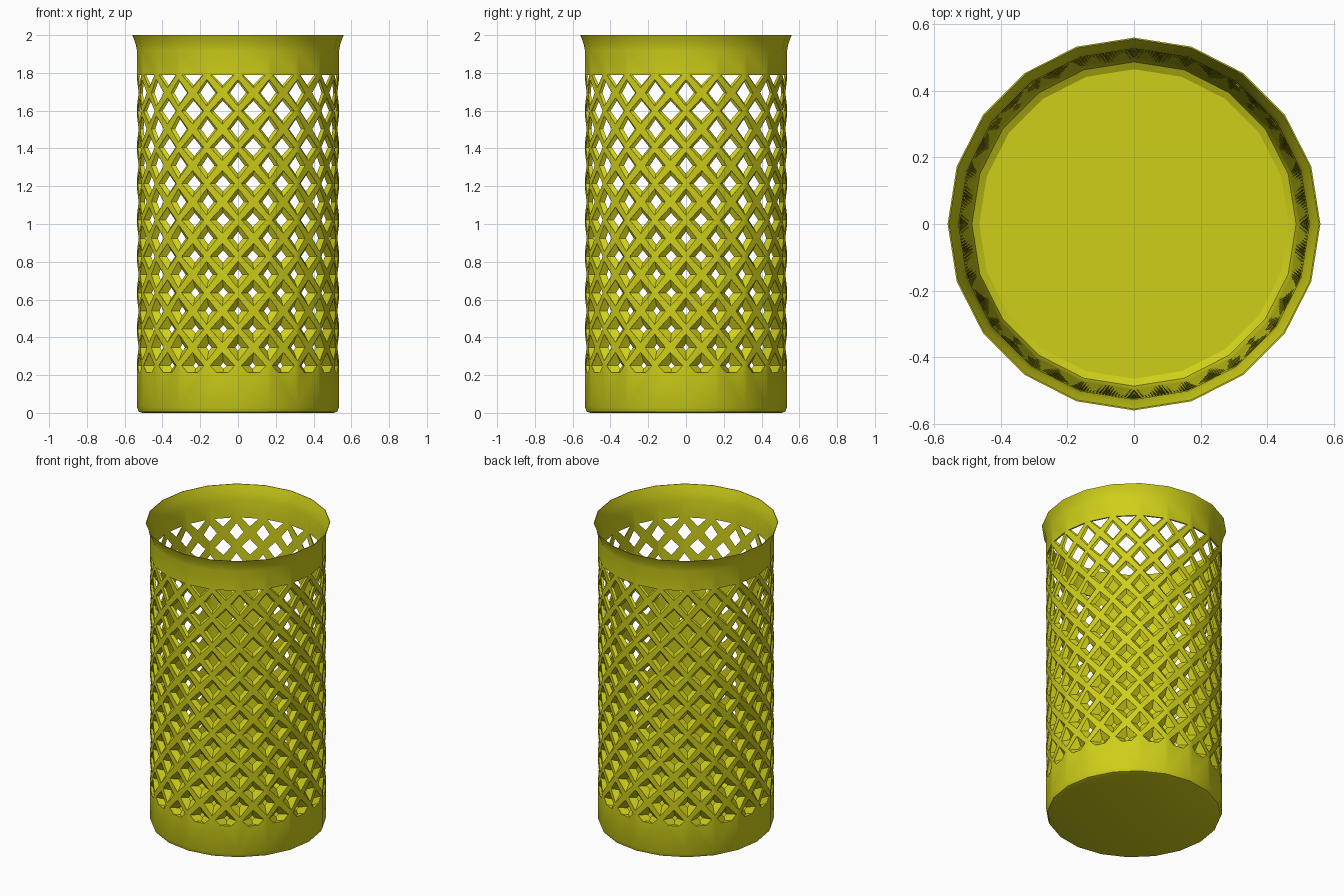
import bpy, bmesh, math
from mathutils import Vector

if "Cube" in bpy.data.objects:
    bpy.data.objects.remove(bpy.data.objects["Cube"])

SIDES = 20
STEP = 2 * math.pi / SIDES
Z_LOW, Z_HIGH = 0.215, 1.79

mat = bpy.data.materials.new("yellow_plastic")
mat.diffuse_color = (0.62, 0.62, 0.01, 1)
mat.use_nodes = True
mat.node_tree.nodes["Principled BSDF"].inputs["Base Color"].default_value = mat.diffuse_color


def make_object(name, bm):
    bmesh.ops.recalc_face_normals(bm, faces=bm.faces)
    mesh = bpy.data.meshes.new(name)
    bm.to_mesh(mesh)
    bm.free()
    obj = bpy.data.objects.new(name, mesh)
    bpy.context.collection.objects.link(obj)
    mesh.materials.append(mat)
    return obj


# Basket wall: 20-sided turned profile, inner wall drafted, flared lip, closed floor
profile = [(0.505, 0), (0.525, 0.006), (0.535, 0.03), (0.535, 1.92), (0.541, 1.95),
           (0.551, 1.98), (0.56, 2.0), (0.556, 2.0), (0.537, 1.95), (0.527, 1.9),
           (0.495, 0.09), (0.487, 0.062), (0.465, 0.05)]
bm = bmesh.new()
rings = [[bm.verts.new((r * math.cos(i * STEP), r * math.sin(i * STEP), z))
          for i in range(SIDES)] for r, z in profile]
for a, b in zip(rings, rings[1:]):
    for i in range(SIDES):
        j = (i + 1) % SIDES
        bm.faces.new((a[i], a[j], b[j], b[i]))
bm.faces.new(rings[0])
bm.faces.new(rings[-1])
basket = make_object("lattice_basket", bm)

# Hole cutters: diamond pyramids pointing inwards, staggered row by row
HALF_W, HALF_H = 0.066, 0.070
ROW = 0.0963
bm = bmesh.new()
for row in range(17):
    z = 1.791 - row * ROW
    for i in range(SIDES):
        stagger = 0.5 if row % 2 == 0 else 0.0
        ang = (i + stagger) * STEP
        k = math.cos(STEP / 2) if stagger else 1.0
        out = Vector((math.cos(ang), math.sin(ang), 0))
        side = Vector((-out.y, out.x, 0))
        up = Vector((0, 0, 1))
        corners = [side * HALF_W, up * HALF_H, -side * HALF_W, -up * HALF_H]
        centre = Vector((0, 0, z))
        near = [bm.verts.new(centre + out * 0.533 * k + c) for c in corners]
        far = [bm.verts.new(centre + out * 0.58 + c) for c in corners]
        tip = bm.verts.new(centre + out * 0.487 * k)
        for a in range(4):
            b = (a + 1) % 4
            bm.faces.new((near[a], near[b], far[b], far[a]))
            bm.faces.new((near[b], near[a], tip))
        bm.faces.new(far)
# Trim the cutters flat at the solid bands
for height, normal in ((Z_LOW, -1), (Z_HIGH, 1)):
    bmesh.ops.bisect_plane(bm, geom=bm.verts[:] + bm.edges[:] + bm.faces[:],
                           plane_co=(0, 0, height), plane_no=(0, 0, normal), clear_outer=True)
    bmesh.ops.holes_fill(bm, edges=[e for e in bm.edges if e.is_boundary], sides=0)
cutter = make_object("hole_cutter", bm)
cutter.hide_render = True

# Cut the lattice and bake the result
mod = basket.modifiers.new("holes", 'BOOLEAN')
mod.operation = 'DIFFERENCE'
mod.solver = 'EXACT'
mod.object = cutter
bpy.context.view_layer.objects.active = basket
basket.select_set(True)
bpy.ops.object.modifier_apply(modifier=mod.name)
bpy.data.objects.remove(cutter)
bpy.ops.object.shade_smooth_by_angle(angle=math.radians(25))
